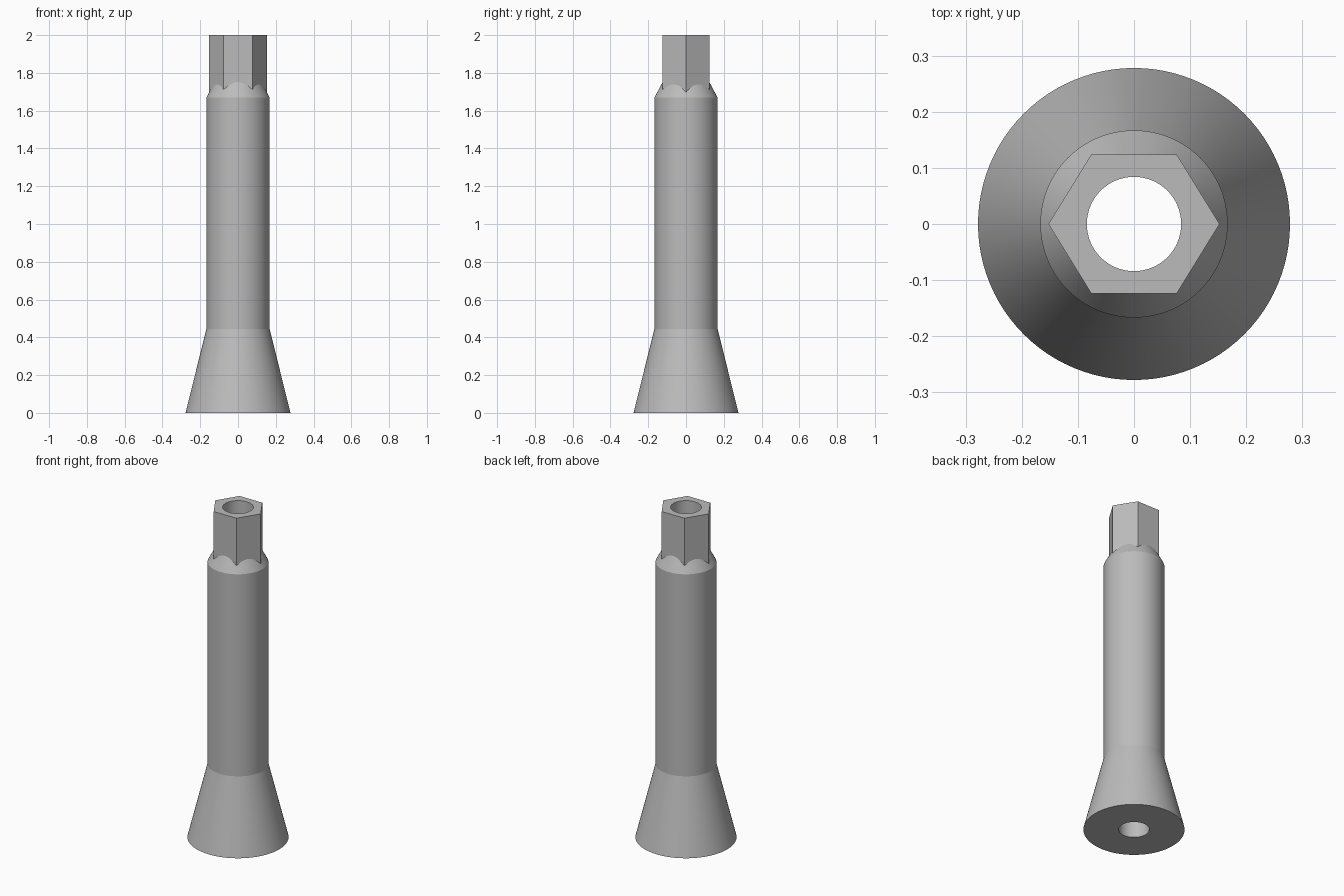
import bpy, bmesh
from math import cos, sin, tau, radians

SIDES = 96

old = bpy.data.objects.get("Cube")
if old:
    bpy.data.objects.remove(old, do_unlink=True)

grey = bpy.data.materials.new("plain grey")
grey.use_nodes = True
grey.diffuse_color = (0.5, 0.5, 0.5, 1)
grey.node_tree.nodes["Principled BSDF"].inputs["Base Color"].default_value = (0.5, 0.5, 0.5, 1)


def stacked_solid(name, levels, sides, y_scale=1.0):
    """Closed solid from (radius, height) rings, stacked bottom to top."""
    bm = bmesh.new()
    rings = [[bm.verts.new((r * cos(tau * i / sides), y_scale * r * sin(tau * i / sides), z))
              for i in range(sides)] for r, z in levels]
    for low, high in zip(rings, rings[1:]):
        for i in range(sides):
            j = (i + 1) % sides
            bm.faces.new((low[i], low[j], high[j], high[i]))
    bm.faces.new(rings[0][::-1])
    bm.faces.new(rings[-1])
    mesh = bpy.data.meshes.new(name)
    bm.to_mesh(mesh)
    bm.free()
    mesh.materials.append(grey)
    obj = bpy.data.objects.new(name, mesh)
    bpy.context.collection.objects.link(obj)
    return obj


def combine(target, other, operation):
    """Apply a boolean and discard the helper solid."""
    bpy.context.view_layer.objects.active = target
    mod = target.modifiers.new(operation.lower(), 'BOOLEAN')
    mod.operation, mod.object, mod.solver = operation, other, 'EXACT'
    bpy.ops.object.modifier_apply(modifier=mod.name)
    bpy.data.objects.remove(other, do_unlink=True)


# Flared foot, straight shaft and chamfered shoulder
body = stacked_solid("flared_shaft", [(0.278, 0), (0.167, 0.445), (0.167, 1.67), (0.112, 1.773)], SIDES)

# Hexagonal drive end, rising out of the shoulder
drive = stacked_solid("hex_drive", [(0.1525, 1.5), (0.1525, 2.0)], 6, y_scale=0.9366)
combine(body, drive, 'UNION')

# Round bore through the whole length
bore = stacked_solid("bore", [(0.084, -0.1), (0.084, 2.1)], SIDES)
combine(body, bore, 'DIFFERENCE')

# Smooth round walls, crisp edges between parts
bpy.ops.object.select_all(action='DESELECT')
body.select_set(True)
bpy.context.view_layer.objects.active = body
bpy.ops.object.shade_smooth_by_angle(angle=radians(10))
